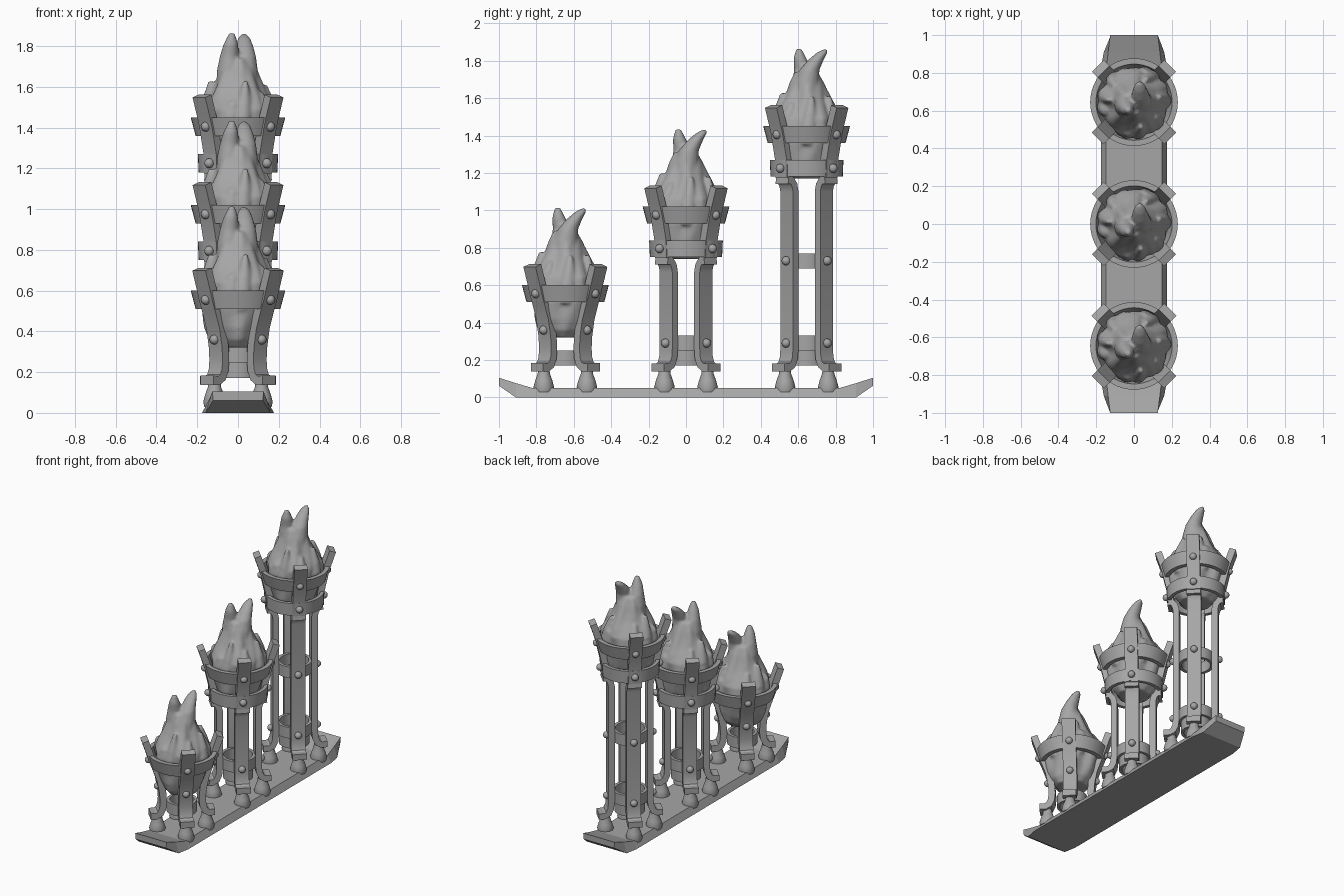
import bpy, bmesh
from math import sin, cos, pi, radians
from mathutils import Vector, Matrix

cube = bpy.data.objects.get("Cube")
if cube:
    bpy.data.objects.remove(cube, do_unlink=True)

grey = bpy.data.materials.new("plain grey")
grey.use_nodes = True
grey.diffuse_color = (0.38, 0.38, 0.38, 1)
grey.node_tree.nodes["Principled BSDF"].inputs["Base Color"].default_value = grey.diffuse_color

DIAGONALS = [pi / 4 + k * pi / 2 for k in range(4)]


def finish(name, bm, y=0, z=0, angle=35):
    bmesh.ops.recalc_face_normals(bm, faces=bm.faces)
    mesh = bpy.data.meshes.new(name)
    bm.to_mesh(mesh)
    bm.free()
    mesh.materials.append(grey)
    obj = bpy.data.objects.new(name, mesh)
    obj.location = (0, y, z)
    bpy.context.collection.objects.link(obj)
    bpy.ops.object.select_all(action='DESELECT')
    obj.select_set(True)
    bpy.context.view_layer.objects.active = obj
    if angle:
        bpy.ops.object.shade_smooth_by_angle(angle=radians(angle))
    return obj


def loft(bm, rings, caps=True, closed=False):
    """Skin a list of vertex loops."""
    loops = [[bm.verts.new(p) for p in ring] for ring in rings]
    pairs = list(zip(loops, loops[1:]))
    if closed:
        pairs.append((loops[-1], loops[0]))
    for a, b in pairs:
        for i in range(len(a)):
            j = (i + 1) % len(a)
            bm.faces.new((a[i], a[j], b[j], b[i]))
    if caps and not closed:
        bm.faces.new(loops[0])
        bm.faces.new(loops[-1])


def circle(r, z, n, x=0, y=0):
    return [(x + r * cos(2 * pi * i / n), y + r * sin(2 * pi * i / n), z) for i in range(n)]


def band(bm, z0, z1, r0, r1, thick):
    loft(bm, [circle(r, z, 48) for r, z in
              ((r0, z0), (r1, z1), (r1 - thick, z1), (r0 - thick, z0))], closed=True)


def bars(bm, path, width, thick):
    """Four flat bars following a radius-height path on the diagonals."""
    pts = [Vector(p) for p in path]
    for a in DIAGONALS:
        out, side = Vector((cos(a), sin(a), 0)), Vector((-sin(a), cos(a), 0)) * width / 2
        rings = []
        for i, p in enumerate(pts):
            d = (pts[min(i + 1, len(pts) - 1)] - pts[max(i - 1, 0)]).normalized()
            n = Vector((-d.y, d.x)) * thick / 2
            ends = [out * q.x + Vector((0, 0, q.y)) for q in (p - n, p + n)]
            rings.append([ends[0] - side, ends[0] + side, ends[1] + side, ends[1] - side])
        loft(bm, rings)


def rivets(bm, r, z):
    for a in DIAGONALS:
        bmesh.ops.create_uvsphere(bm, u_segments=16, v_segments=10, radius=0.024,
                                  matrix=Matrix.Translation((r * cos(a), r * sin(a), z)))


def tongue(bm, points):
    """Tapered flame lick from x, y, z, radius stations."""
    loft(bm, [circle(r, z, 14, x, y) for x, y, z, r in points])


def flame(name, y, lift):
    bm = bmesh.new()
    # Lumpy main body
    body = [(.32, .10), (.36, .135), (.42, .155), (.5, .168), (.58, .178), (.64, .178),
            (.69, .155), (.74, .128), (.79, .105), (.84, .085), (.89, .06)]
    rings = []
    for z, r in body:
        ring = []
        for i in range(40):
            a = 2 * pi * i / 40
            s = r * (1 + .06 * sin(5 * a + 9 * z) + .04 * sin(8 * a - 14 * z))
            ring.append((s * cos(a), s * sin(a), z))
        rings.append(ring)
    loft(bm, rings)
    # Two tall tips, one hooked backwards
    tongue(bm, [(.02, 0, .72, .09), (.03, 0, .83, .068), (.035, .015, .9, .054),
                (.032, .05, .955, .042), (.03, .08, .99, .03), (.03, .098, 1.01, .012)])
    tongue(bm, [(-.02, 0, .72, .09), (-.04, -.015, .83, .064), (-.042, -.02, .9, .048),
                (-.035, -.035, .96, .036), (-.03, -.042, 1.015, .014)])
    # Short licks around the rim
    for k in range(9):
        a = 2 * pi * k / 9 + .25 * sin(k * 2.3)
        top = .73 + .05 * sin(k * 1.9 + .6)
        tongue(bm, [(r * cos(a + t), r * sin(a + t), z, w) for r, t, z, w in
                    ((.13, 0, .5, .045), (.15, .06, .6, .05),
                     (.148, .12, .67, .036), (.135, .2, top, .012))])
    obj = finish(name, bm, y, lift, angle=0)
    remesh = obj.modifiers.new("merge", 'REMESH')
    remesh.mode = 'VOXEL'
    remesh.voxel_size = 0.009
    remesh.use_smooth_shade = True
    smooth = obj.modifiers.new("soften", 'SMOOTH')
    smooth.factor = 0.5
    smooth.iterations = 4


def torch(name, y, lift, ring_heights):
    # Hoof-like feet
    bm = bmesh.new()
    for a in DIAGONALS:
        x, fy = .163 * cos(a), .163 * sin(a)
        loft(bm, [circle(r, z, 12, x, fy) for r, z in
                  ((.05, .03), (.055, .055), (.046, .09), (.033, .125), (.03, .15))])
    finish(name + "_feet", bm, y)

    # Legs, basket slats and flared prongs
    bm = bmesh.new()
    foot = [(.215, .16), (.175, .16), (.15, .175), (.135, .21), (.13, .26)]
    prong = [(.203, .56 + lift), (.215, .6 + lift), (.25, .705 + lift)]
    if lift:
        under = .33 + lift
        bars(bm, foot + [(.13, under - .08), (.138, under - .045),
                         (.155, under - .022), (.185, under - .018)], .095, .042)
        bars(bm, [(.168, under - .005), (.172, under + .09)] + prong, .088, .045)
    else:
        bars(bm, foot + [(.135, .33), (.152, .42), (.18, .5)] + prong, .092, .045)
    finish(name + "_legs", bm, y, angle=30)

    # Hoops
    bm = bmesh.new()
    band(bm, .51 + lift, .6 + lift, .208, .232, .03)
    band(bm, .17, .25, .1, .1, .02)
    if lift:
        band(bm, .33 + lift, .42 + lift, .193, .197, .025)
    for z in ring_heights:
        band(bm, z - .04, z + .04, .118, .118, .022)
    finish(name + "_hoops", bm, y)

    # Rivets
    bm = bmesh.new()
    rivets(bm, .223, .555 + lift)
    if lift:
        rivets(bm, .2, .375 + lift)
    else:
        rivets(bm, .163, .36)
    for z in ring_heights:
        rivets(bm, .155, z)
    finish(name + "_rivets", bm, y, angle=60)
    flame(name + "_flame", y, lift)


torch("short_torch", -.645, 0, [])
torch("middle_torch", 0, .42, [.29])
torch("tall_torch", .645, .85, [.29, .73])

# Raft base with upturned ends
half = [(.82, 0, .05, .176, .147), (.91, 0, .076, .16, .137), (1, .062, .105, .122, .126)]
stations = [(-y, *rest) for y, *rest in reversed(half)] + half
bm = bmesh.new()
loft(bm, [[(-wb, y, zb), (wb, y, zb), (wt, y, zt), (-wt, y, zt)]
          for y, zb, zt, wb, wt in stations])
finish("base", bm, angle=0)
